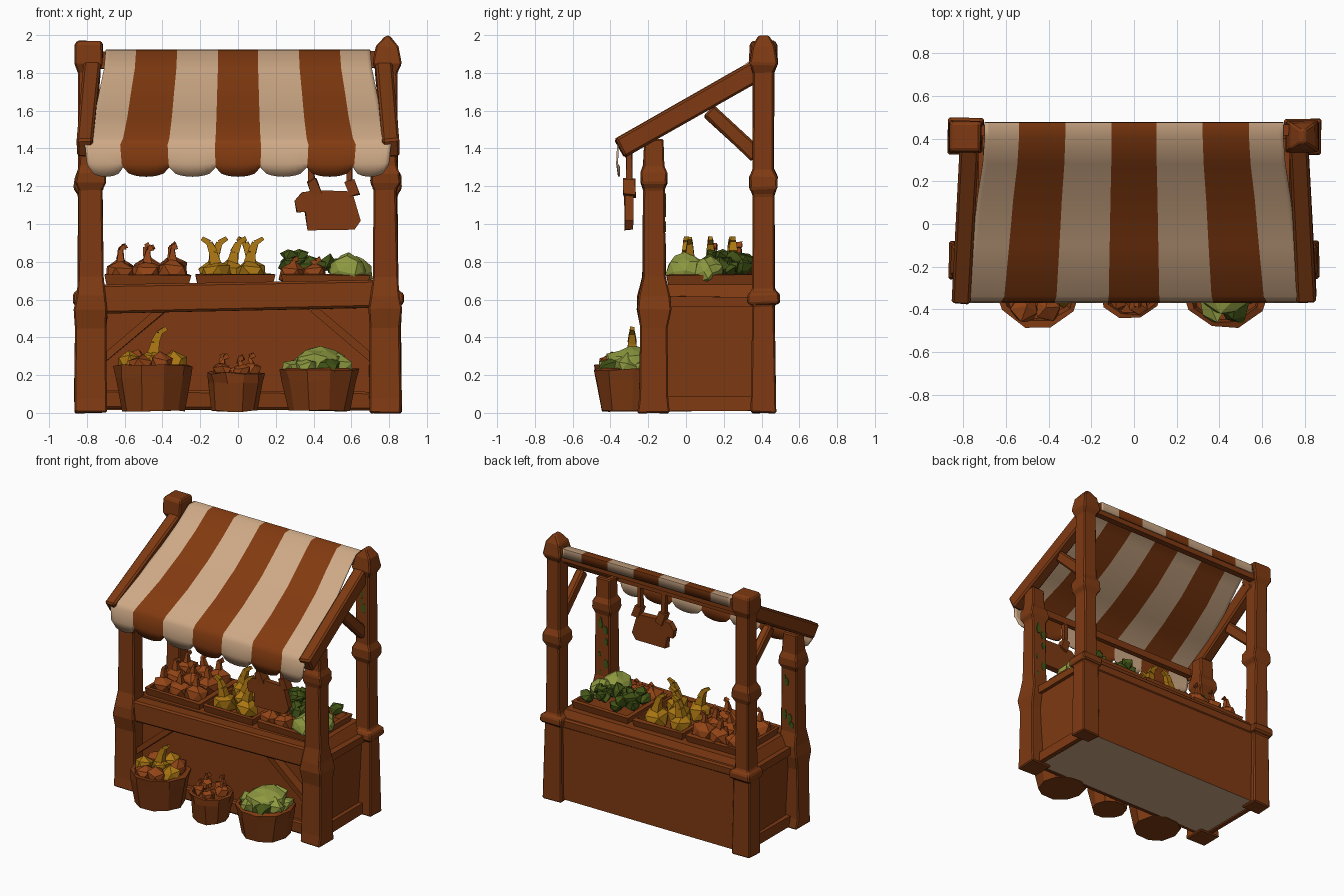
import bpy, bmesh, math, random
from mathutils import Vector, Matrix

random.seed(7)
if "Cube" in bpy.data.objects:
    bpy.data.objects.remove(bpy.data.objects["Cube"])


def material(name, r, g, b):
    m = bpy.data.materials.new(name)
    m.use_nodes = True
    m.diffuse_color = (r, g, b, 1)
    m.node_tree.nodes["Principled BSDF"].inputs["Base Color"].default_value = (r, g, b, 1)
    return m


WOOD = material("brown wood", 0.21, 0.042, 0.006)
STRIPE = material("brown cloth", 0.22, 0.042, 0.005)
CREAM = material("cream cloth", 0.62, 0.40, 0.24)
ONION = material("rust orange", 0.29, 0.058, 0.008)
YELLOW = material("golden yellow", 0.40, 0.18, 0.006)
PALE = material("pale green", 0.27, 0.32, 0.05)
DARK = material("leaf green", 0.055, 0.09, 0.008)


def finish(name, bm, *mats, rough=0.0):
    for v in bm.verts:
        v.co += Vector(random.uniform(-rough, rough) for _ in range(3))
    bmesh.ops.recalc_face_normals(bm, faces=bm.faces)
    mesh = bpy.data.meshes.new(name)
    bm.to_mesh(mesh)
    bm.free()
    ob = bpy.data.objects.new(name, mesh)
    bpy.context.collection.objects.link(ob)
    for m in mats:
        mesh.materials.append(m)
    return ob


def bevel(ob, width=0.012):
    mod = ob.modifiers.new("worn edges", "BEVEL")
    mod.width, mod.segments = width, 1
    return ob


def loft(name, rings, *mats, rough=0.0):
    """Skin a stack of equally sized point rings and cap both ends."""
    bm = bmesh.new()
    rows = [[bm.verts.new(p) for p in ring] for ring in rings]
    n = len(rows[0])
    for a, b in zip(rows, rows[1:]):
        for i in range(n):
            bm.faces.new((a[i], a[(i + 1) % n], b[(i + 1) % n], b[i]))
    bm.faces.new(rows[0])
    bm.faces.new(rows[-1])
    return finish(name, bm, *mats, rough=rough)


def rect(cx, cy, z, hx, hy):
    return [(cx + sx * hx, cy + sy * hy, z) for sx, sy in ((-1, -1), (1, -1), (1, 1), (-1, 1))]


def circle(cx, cy, z, r, n):
    return [(cx + r * math.cos(math.tau * i / n), cy + r * math.sin(math.tau * i / n), z) for i in range(n)]


def beam(name, a, b, width, depth, mat=WOOD, taper=1.0, rough=0.005):
    """Square timber from a to b; width lies along x where possible."""
    a, b = Vector(a), Vector(b)
    d = (b - a).normalized()
    side = Vector((1, 0, 0)) if abs(d.x) < 0.8 else Vector((0, 1, 0))
    side = (side - d * side.dot(d)).normalized()
    up = d.cross(side)
    rings = [[p + side * sx * width / 2 * k + up * sy * depth / 2 * k
              for sx, sy in ((-1, -1), (1, -1), (1, 1), (-1, 1))] for p, k in ((a, 1), (b, taper))]
    return loft(name, rings, mat, rough=rough)


def blob(name, loc, r, mat, squash=0.9, rough=0.012, detail=1):
    bm = bmesh.new()
    bmesh.ops.create_icosphere(bm, subdivisions=detail, radius=r)
    turn = Matrix.Rotation(random.uniform(0, 6), 4, "Z")
    bm.transform(Matrix.Translation(loc) @ Matrix.Diagonal((1, 1, squash, 1)) @ turn)
    return finish(name, bm, mat, rough=rough)


def onion(loc, r, mat=ONION, stalk=0.07):
    blob("onion", loc, r, mat)
    top = Vector(loc) + Vector((0, 0, r * 0.7))
    tip = top + Vector((random.uniform(-0.015, 0.015), 0, stalk))
    beam("onion_neck", top, tip, r * 0.5, r * 0.5, mat, 0.4)
    beam("onion_tuft", tip, tip + Vector((0.025, 0, 0.01)), 0.02, 0.02, mat, 1.4)


def gourd(loc, r, lean):
    blob("gourd", loc, r, YELLOW)
    p = Vector(loc) + Vector((0, 0, r * 0.6))
    for i, (dx, dz) in enumerate(((0.3, 0.06), (0.5, 0.05), (1, 0.025))):
        q = p + Vector((lean * dx * 0.04, 0, dz))
        beam("gourd_neck", p, q, 0.06 - 0.015 * i, 0.06 - 0.015 * i, YELLOW, 0.7, 0.002)
        p = q


# Counter body with a pale underside
body = loft("counter_body", [rect(0, 0.15, 0.015, 0.76, 0.29), rect(0, 0.15, 0.59, 0.79, 0.29),
                             rect(0, 0.14, 0.68, 0.73, 0.26)], WOOD, CREAM)
for f in body.data.polygons:
    f.material_index = 1 if f.center.z < 0.02 else 0
bevel(beam("counter_front_board", (-0.83, -0.18, 0.60), (0.81, -0.18, 0.63), 0.11, 0.15))
bevel(beam("counter_foot_board", (-0.76, -0.16, 0.07), (0.76, -0.16, 0.06), 0.05, 0.10))
bevel(beam("counter_back_rail", (-0.78, 0.42, 0.60), (0.78, 0.42, 0.59), 0.06, 0.07))

for s in (-1, 1):
    x = 0.78 * s
    # Front post with thick base and a collar
    bevel(loft("front_post", [rect(x, -0.17, z, hx, hy) for z, hx, hy in (
        (0, 0.085, 0.085), (0.08, 0.085, 0.075), (0.45, 0.08, 0.07), (0.55, 0.09, 0.09), (0.62, 0.075, 0.085),
        (0.72, 0.065, 0.06), (1.18, 0.06, 0.055), (1.22, 0.08, 0.07), (1.27, 0.075, 0.07),
        (1.31, 0.06, 0.055), (1.45, 0.055, 0.05))], WOOD, rough=0.004), 0.008)
    # Back post with two collars and a cap
    cap = (1.94, 0.06, 0.06) if s > 0 else (1.95, 0.075, 0.07)
    tip = (1.995, 0.012, 0.03) if s > 0 else (1.97, 0.065, 0.06)
    bevel(loft("back_post", [rect(0.79 * s, 0.41, z, hx, hy) for z, hx, hy in (
        (0, 0.075, 0.065), (0.57, 0.07, 0.06), (0.58, 0.085, 0.085), (0.63, 0.085, 0.085), (0.65, 0.06, 0.06),
        (1.15, 0.055, 0.055), (1.19, 0.08, 0.075), (1.25, 0.075, 0.075), (1.29, 0.055, 0.055),
        (1.80, 0.055, 0.055), (1.85, 0.075, 0.075), cap, tip)], WOOD, rough=0.004), 0.008)
    # Roof side timbers, braces and counter trim
    bevel(beam("roof_side_beam", (0.81 * s, -0.35, 1.40), (0.77 * s, 0.40, 1.83), 0.09, 0.11))
    bevel(beam("roof_brace", (0.78 * s, 0.12, 1.60), (0.78 * s, 0.38, 1.36), 0.06, 0.08))
    beam("front_brace", (0.72 * s, -0.17, 0.28), (0.40 * s, -0.17, 0.55), 0.04, 0.08)
    beam("side_foot_board", (0.785 * s, -0.1, 0.05), (0.785 * s, 0.37, 0.05), 0.03, 0.08)
    beam("side_top_board", (0.79 * s, -0.1, 0.59), (0.79 * s, 0.37, 0.59), 0.05, 0.05)
    # Moss on the facing sides of the posts
    for i in range(7):
        for y, lo, hi in ((-0.114, 0.74, 1.15), (0.354, 0.70, 1.75)):
            c = Vector((x + random.uniform(-0.035, 0.035), y, random.uniform(lo, hi)))
            r = random.uniform(0.012, 0.028)
            ring = [c + Vector((r * 0.8 * math.cos(i), 0, r * 1.4 * math.sin(i))) for i in range(6)]
            loft("moss_patch", [ring, [p + Vector((0, 0.007, 0)) for p in ring]], DARK)
beam("roof_back_bar", (-0.76, 0.44, 1.87), (0.76, 0.44, 1.87), 0.05, 0.09)
beam("roof_front_bar", (-0.78, -0.30, 1.40), (0.78, -0.30, 1.40), 0.04, 0.05)

# Striped canopy: sagging roof, folded back edge and scalloped valance
PROFILE = ((0.478, 1.86, 0.70), (0.475, 1.925, 0.70), (0.41, 1.922, 0.70), (0.28, 1.82, 0.71), (0.12, 1.70, 0.735),
           (-0.10, 1.57, 0.76), (-0.34, 1.455, 0.79), (-0.365, 1.42, 0.81), (-0.37, 1.32, 0.80), (-0.36, 0, 0.79))
EDGES = (-1, -0.77, -0.46, -0.15, 0.15, 0.46, 0.77, 1)
STEPS = 8
bm = bmesh.new()
for s in range(7):
    cols = []
    for k in range(STEPS + 1):
        t = k / STEPS
        u = EDGES[s] + (EDGES[s + 1] - EDGES[s]) * t
        drop = 1.30 - 0.05 * math.sqrt(max(0, 1 - (2 * t - 1) ** 2))
        cols.append([bm.verts.new((u * w, y, z or drop)) for y, z, w in PROFILE])
    for a, b in zip(cols, cols[1:]):
        for j in range(len(PROFILE) - 1):
            bm.faces.new((a[j], b[j], b[j + 1], a[j + 1])).material_index = s % 2
bmesh.ops.remove_doubles(bm, verts=bm.verts, dist=0.0005)
canopy = finish("canopy", bm, CREAM, STRIPE)
canopy.modifiers.new("cloth thickness", "SOLIDIFY").thickness = 0.01
for f in canopy.data.polygons:
    f.use_smooth = True
canopy.data.set_sharp_from_angle(angle=math.radians(40))

# Hanging sign board on two straps
outline = ((0.30, 1.12), (0.34, 1.17), (0.41, 1.18), (0.60, 1.17), (0.65, 1.02), (0.62, 0.97),
           (0.37, 0.97), (0.355, 1.06), (0.31, 1.06))
loft("hanging_sign", [[(x, y, z) for x, z in outline] for y in (-0.325, -0.28)], WOOD, rough=0.004)
for x in (0.39, 0.59):
    beam("sign_strap", (x, -0.30, 1.40), (x, -0.30, 1.20), 0.03, 0.03)
    beam("sign_strap_foot", (x, -0.30, 1.23), (x + 0.03, -0.30, 1.15), 0.05, 0.06)

# Crates: flared open trays on the counter
for cx, hx in ((-0.48, 0.23), (-0.015, 0.21), (0.465, 0.235)):
    loft("crate", [rect(cx, 0.13, z, hx + dx, 0.235 + dx) for z, dx in (
        (0.60, -0.03), (0.73, 0), (0.735, -0.025), (0.69, -0.035))], WOOD, rough=0.004)

# Crate contents
for x in (-0.62, -0.48, -0.35):
    for y in (0.0, 0.15, 0.28):
        onion((x, y, 0.74 + random.uniform(-0.01, 0.015)), 0.085)
for x, y, lean in ((-0.12, 0.0, -1), (0.06, 0.02, 1), (-0.13, 0.24, 1), (0.07, 0.25, -1), (-0.03, 0.13, 1)):
    gourd((x, y, 0.735), 0.092, lean)
for x in (0.29, 0.40):
    onion((x, -0.02, 0.73), 0.08, stalk=0.02)
for x, y, r in ((0.58, 0.0, 0.105), (0.63, 0.12, 0.08)):
    blob("cabbage", (x, y, 0.745), r, PALE, 0.95, 0.012, 2)
for i in range(26):
    x, y = random.uniform(0.25, 0.64), random.uniform(0.10, 0.32)
    top = 0.84 if x < 0.5 else 0.79
    blob("dark_lettuce_leaf", (x, y, random.uniform(0.75, top)), random.uniform(0.04, 0.06), DARK, 0.8, 0.014)

# Baskets of produce on the ground
for cx, cy, r, h, fill in ((-0.45, -0.285, 0.205, 0.25, "mixed"), (-0.015, -0.295, 0.15, 0.21, "onion"),
                           (0.43, -0.285, 0.205, 0.23, "green")):
    loft("basket", [circle(cx, cy, z, r * k, 10) for z, k in (
        (0.01, 0.82), (h * 0.75, 0.97), (h, 1.02), (h + 0.005, 0.88), (h - 0.04, 0.82))], WOOD, rough=0.006)
    if fill == "green":
        blob("lettuce_heart", (cx, cy, h + 0.02), r * 0.72, PALE, 0.7, 0.015, 2)
    count = 5 if fill == "onion" else 7
    for i in range(count):
        a = math.tau * i / count - 1.2
        p = (cx + r * 0.58 * math.cos(a), cy + r * 0.58 * math.sin(a), h + random.uniform(0.0, 0.03))
        if fill == "onion":
            onion(p, 0.05, stalk=0.03)
        elif fill == "mixed":
            blob("root_vegetable", p, 0.07, YELLOW if i % 2 else ONION)
        else:
            blob("lettuce_leaf", p, 0.075, PALE if i % 4 else DARK, 0.75, 0.018)
    if fill == "mixed":
        gourd((cx, cy, h + 0.02), 0.07, 1)
